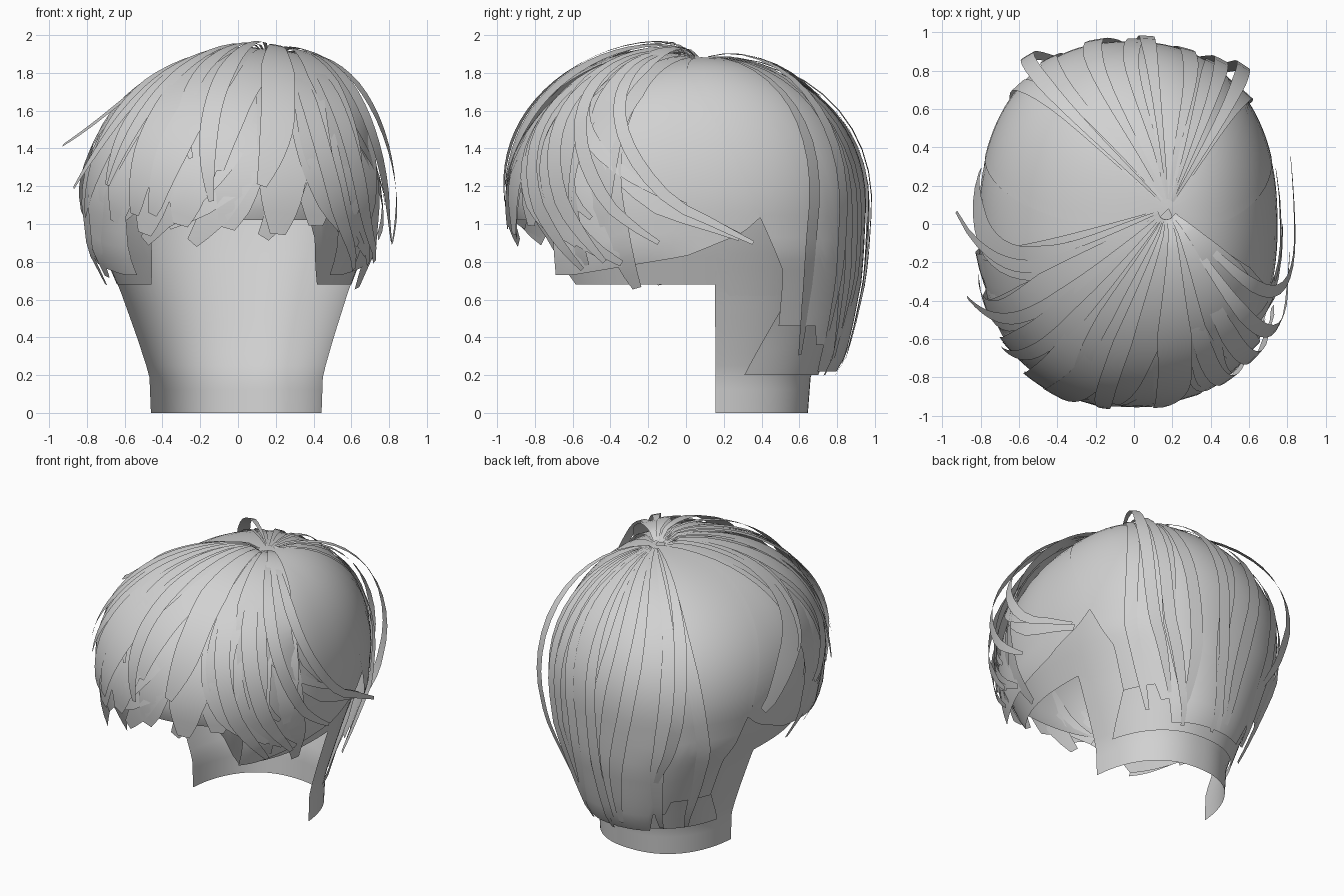
import bpy, math, random
from mathutils import Vector

if "Cube" in bpy.data.objects:
    bpy.data.objects.remove(bpy.data.objects["Cube"])

random.seed(7)
CROWN = Vector((0.18, 0.08, 0))
LOW = Vector((0.02, 0.17, 0))
MID_Z, DOME, POW = 1.1, 0.78, 2.12
# Narrowing below the widest outline: height, side factor, front/back factor
OUTER = [(1.1, 1, 1), (0.85, 0.97, 0.985), (0.7, 0.88, 0.97), (0.46, 0.75, 0.91),
         (0.3, 0.66, 0.86), (0.18, 0.6, 0.77), (0, 0.57, 0.7)]
MIDDLE = [(1.1, 0.97, 0.98), (0.6, 0.79, 0.85), (0.4, 0.69, 0.77), (0.2, 0.61, 0.68), (0, 0.6, 0.66)]
INNER = [(1.1, 1, 1), (0.9, 0.92, 0.93), (0.65, 0.79, 0.83), (0.4, 0.68, 0.73),
         (0.2, 0.6, 0.64), (0, 0.59, 0.62)]

grey = bpy.data.materials.new("hair_grey")
grey.diffuse_color = (0.64, 0.64, 0.64, 1)
grey.use_nodes = True
grey.node_tree.nodes["Principled BSDF"].inputs["Base Color"].default_value = grey.diffuse_color


def interp(table, z, k):
    for a, b in zip(table, table[1:]):
        if z >= b[0]:
            return a[k] + (b[k] - a[k]) * (a[0] - z) / (a[0] - b[0])
    return table[-1][k]


def rim(az):
    """Widest outline of the head; 0 is +x, 90 is the back."""
    c, s = math.cos(math.radians(az)), math.sin(math.radians(az))
    p = 2 / 2.3
    return Vector((-0.03 + 0.78 * math.copysign(abs(c) ** p, c),
                   0.95 * math.copysign(abs(s) ** p, s), 0))


def surf(az, u, off=0.0, taper=OUTER):
    """u 0..1 runs crown to widest outline, beyond 1 it drops straight down."""
    r = rim(az)
    if u <= 1:
        a = max(0, u) * math.pi / 2
        p = CROWN + (r - CROWN) * math.sin(a) ** (2 / POW)
        p.z = MID_Z + DOME * max(0, math.cos(a)) ** (2 / POW)
    else:
        z = MID_Z - (u - 1)
        d = r - LOW
        p = Vector((LOW.x + d.x * interp(taper, z, 1), LOW.y + d.y * interp(taper, z, 2), z))
    k = 1 + off
    return Vector((p.x * k, p.y * k, MID_Z + (p.z - MID_Z) * (k if p.z > MID_Z else 1)))


def u_of(z):
    if z < MID_Z:
        return 1 + MID_Z - z
    return math.acos(min(1, (z - MID_Z) / DOME) ** (POW / 2)) * 2 / math.pi


def grid(name, rows, closed=False):
    n = len(rows[0])
    faces = []
    for i in range(len(rows) - 1):
        for j in range(n if closed else n - 1):
            k = (j + 1) % n
            faces.append((i * n + j, (i + 1) * n + j, (i + 1) * n + k, i * n + k))
    me = bpy.data.meshes.new(name)
    me.from_pydata([tuple(p) for r in rows for p in r], [], faces)
    me.materials.append(grey)
    me.shade_smooth()
    ob = bpy.data.objects.new(name, me)
    bpy.context.collection.objects.link(ob)
    return ob


def sheet(name, az0, az1, cols, hem, top_u, off, taper, n=20, closed=False, spread=None):
    """Patch of hair; spread(u) widens both side edges by an angle."""
    rows = []
    for i in range(n + 1):
        row = []
        for j in range(cols):
            f = j / (cols if closed else cols - 1)
            a = az0 + (az1 - az0) * f
            u = top_u + (u_of(hem(a)) - top_u) * i / n
            row.append(surf(a + (spread(u) * (2 * f - 1) if spread else 0), u, off, taper))
        rows.append(row)
    return grid(name, rows, closed)


def lock(name, az, sweep, end_z, hw, lift=0.03, flip=0.0, base=0.012, bend=3, peak=0.5,
         wave=0.0, n=20):
    """Ribbon from the crown to a tip, swept sideways near its end."""
    end = u_of(end_z)
    path = []
    for i in range(n + 1):
        t = i / n
        off = base + lift * math.sin(math.pi * t ** peak) + flip * t ** 6
        turn = sweep * t ** bend + wave * math.sin(2 * math.pi * t)
        path.append(surf(az + turn, 0.03 + (end - 0.03) * t, off))
    rows = []
    for i, p in enumerate(path):
        t = i / n
        tan = path[min(n, i + 1)] - path[max(0, i - 1)]
        out = (p - Vector((0, 0, 0.95))).normalized()
        side = tan.cross(out).normalized()
        w = hw * min(1, 0.12 + 2.2 * t) * (1 if t < 0.7 else 1 - 0.7 * ((t - 0.7) / 0.3) ** 1.6)
        edge = p - out * w * w * 0.5
        rows.append([edge - side * w, p, edge + side * w])
    return grid(name, rows)


# Inner cap, high over the forehead and low beside the ears
def cap_hem(a):
    y = rim(a).y
    if y < -0.75:
        return 0.68 + 0.34 * min(1, (-0.75 - y) / 0.08)
    return 0.68 if y < 0.2 else 0.62


sheet("inner_cap", 0, 360, 90, cap_hem, 0.0, -0.012, INNER, closed=True)

# Nape sheet reaching down the neck
sheet("nape", 7, 173, 40, lambda a: 0.0, u_of(0.75), -0.012, INNER, n=12)

# Layered back hair, its front edges slanting from the crown
sheet("back_under_layer", 36, 144, 40, lambda a: 0.2, u_of(0.75), 0.0, MIDDLE, n=12,
      spread=lambda u: 16 * max(0, min(1, (u - 1.5) / 0.4)))


def back_hem(a):
    x = abs(rim(a).x)
    return 0.46 if x > 0.52 else 0.36 if x > 0.42 else 0.22


sheet("back_sheet", 30, 150, 48, back_hem, 0.0, 0.004, OUTER, n=28,
      spread=lambda u: 42 * max(0, 1 - u / 1.35))


# Side panels covering the temples, hems rising toward a tip behind the ear
def panel_hem(a):
    y = rim(a).y
    if y > 0.3:
        return 0.95 + 0.9 * (y - 0.3)
    return 0.73 + 0.1 * max(0, min(1, (y + 0.62) / 0.62)) + 0.4 * max(0, y)


sheet("right_side_panel", -46, 30, 24, panel_hem, 0.0, 0.0, OUTER, n=18)
sheet("left_side_panel", 150, 226, 24, panel_hem, 0.0, 0.0, OUTER, n=18)

# Wide fringe locks, fanned over the forehead in two layers
for i in range(10):
    az = -156 + i * 14
    lean = (az + 90) / 78
    lock(f"fringe_under_{i}", az, 14 * lean - 6, 0.94 + 0.1 * random.random(),
         0.14, 0.02, 0.0, 0.002)
for i in range(10):
    az = -162 + i * 14.5
    lean = (az + 90) / 75
    lock(f"fringe_top_{i}", az, 22 * lean + random.uniform(-12, 4),
         random.choice((1.05, 1.1, 1.2, 1.28)), random.uniform(0.075, 0.105),
         random.uniform(0.06, 0.12), random.uniform(0, 0.02), 0.012,
         wave=random.uniform(-3, 3))

# Low tips brushed across the forehead
for i, (az, sweep, z) in enumerate(((-86, -40, 0.95), (-72, -42, 1.0), (-100, -26, 0.91),
                                    (-84, -20, 0.9), (-66, -14, 0.93), (-108, -32, 1.03),
                                    (-64, 4, 1.04))):
    lock(f"forehead_lock_{i}", az, sweep, z, 0.11, 0.02, -0.03, 0.0, 4)

# Flicked strands: azimuth, sweep, tip height, half width, lift, flip, lift peak
FLICKS = [
    (-158, -24, 1.36, 0.035, 0.07, 0.2, 0.5), (-142, -20, 1.18, 0.035, 0.1, 0.11, 0.5),
    (-128, -14, 1.2, 0.04, 0.12, 0.03, 0.5), (-116, 12, 1.34, 0.04, 0.12, 0.02, 0.5),
    (-26, 42, 0.9, 0.035, 0.13, 0.14, 0.9), (-38, 32, 0.9, 0.04, 0.15, 0.1, 0.9),
    (-50, 50, 1.1, 0.04, 0.06, 0.02, 0.5), (-54, 26, 1.03, 0.045, 0.06, 0.01, 0.5),
    (-62, 30, 0.76, 0.05, 0.06, 0.02, 0.6), (-48, 26, 0.8, 0.05, 0.09, 0.08, 0.8),
    (-38, 52, 0.93, 0.07, 0.02, 0.02, 0.5), (-100, 4, 1.12, 0.05, 0.13, 0.0, 0.45),
]
for i, (az, sweep, z, hw, lift, flip, peak) in enumerate(FLICKS):
    lock(f"flick_{i}", az, sweep, z, hw, lift, flip, 0.016, peak=peak)

# Low curls gathered at the right temple
for i in range(4):
    lock(f"temple_curl_{i}", -66 + i * 6, 24 + i * 2, 0.94 - i * 0.05, 0.06, 0.04,
         0.02, 0.01, 5)

# Locks hanging in front of the ears
for i, (az, sweep, z) in enumerate(((-150, -12, 0.72), (-166, -8, 0.68),
                                    (-44, 12, 0.78), (-26, 12, 0.66))):
    lock(f"ear_lock_{i}", az, sweep, z, 0.09, 0.01, -0.01)

# Long thin strands over the back
for i in range(7):
    az = 42 + i * 15
    lock(f"back_strand_{i}", az, random.uniform(-8, 8), random.uniform(0.2, 0.36),
         random.uniform(0.04, 0.06), random.uniform(0.005, 0.02), 0.0, 0.01, 2, 1,
         random.uniform(-5, 5))

# Loose lifted strands at the rear corners and down the back
for i, (az, sweep, z, lift) in enumerate(((46, 10, 0.4, 0.12), (54, 12, 0.2, 0.05),
                                          (130, -14, 0.6, 0.11), (84, 4, 0.2, 0.03))):
    lock(f"loose_strand_{i}", az, sweep, z, 0.04, lift, 0.0, 0.01, 2, 0.8)
